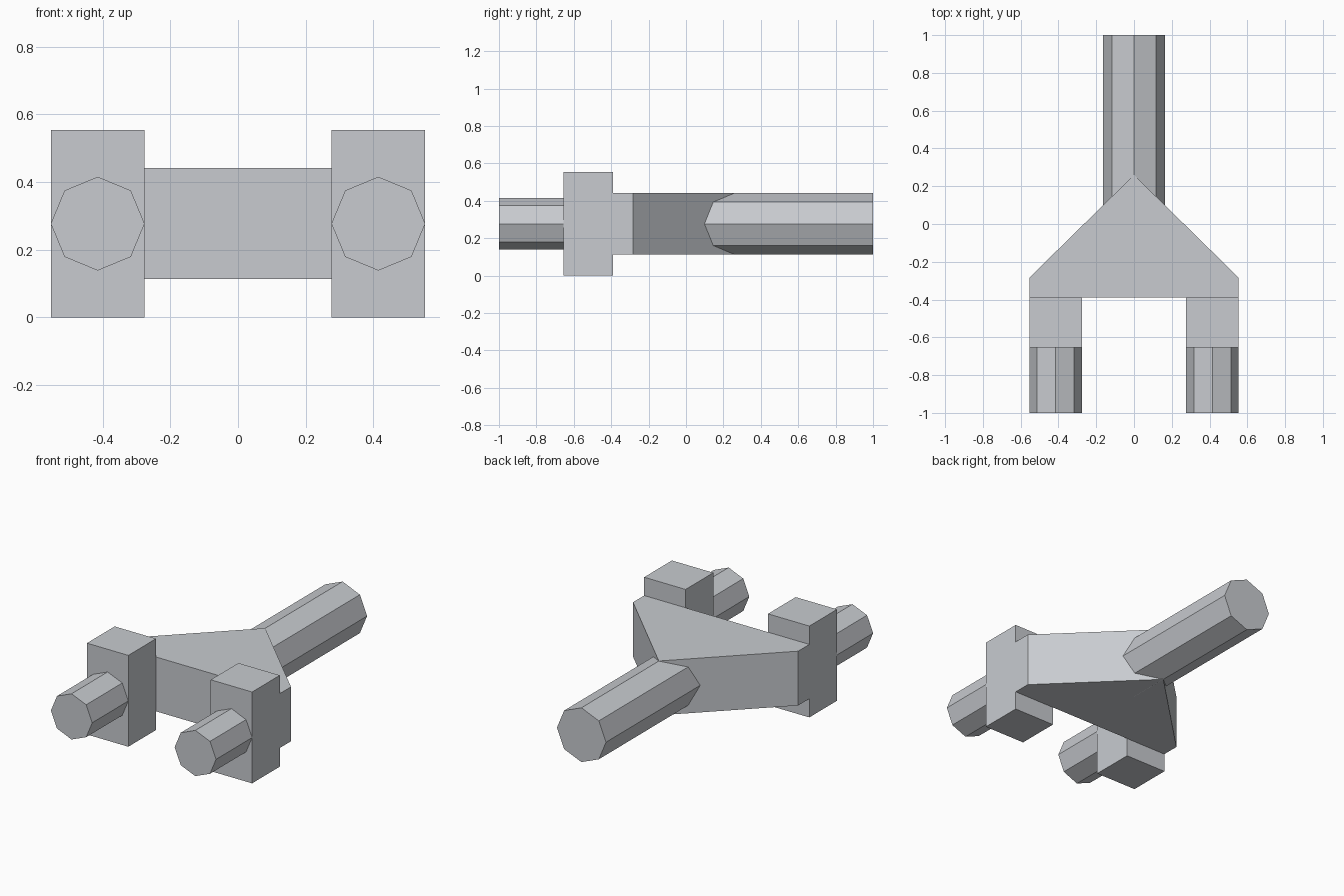
import bpy, bmesh, math
from mathutils import Matrix

cube = bpy.data.objects.get("Cube")
if cube:
    bpy.data.objects.remove(cube, do_unlink=True)

# Single grey metal colour
COLOUR = (0.58, 0.60, 0.63, 1.0)
metal = bpy.data.materials.new("grey_metal")
metal.use_nodes = True
metal.diffuse_color = COLOUR
metal.node_tree.nodes["Principled BSDF"].inputs["Base Color"].default_value = COLOUR

AXIS_Z = 0.277  # common height of the shaft and peg axes


def add_object(name, bm):
    bmesh.ops.recalc_face_normals(bm, faces=bm.faces)
    mesh = bpy.data.meshes.new(name)
    bm.to_mesh(mesh)
    bm.free()
    mesh.materials.append(metal)
    obj = bpy.data.objects.new(name, mesh)
    bpy.context.collection.objects.link(obj)
    return obj


def prism(name, outline, z0, z1):
    """Extrude an xy outline from z0 to z1."""
    bm = bmesh.new()
    face = bm.faces.new([bm.verts.new((x, y, z0)) for x, y in outline])
    ext = bmesh.ops.extrude_face_region(bm, geom=[face])
    top = [v for v in ext["geom"] if isinstance(v, bmesh.types.BMVert)]
    bmesh.ops.translate(bm, verts=top, vec=(0, 0, z1 - z0))
    return add_object(name, bm)


def octagon_rod(name, x, radius, y0, y1):
    """Eight-sided rod along y, with an edge running along its top."""
    bm = bmesh.new()
    place = (Matrix.Translation((x, (y0 + y1) / 2, AXIS_Z))
             @ Matrix.Rotation(math.pi / 2, 4, "X"))
    bmesh.ops.create_cone(bm, cap_ends=True, segments=8, radius1=radius,
                          radius2=radius, depth=y1 - y0, matrix=place)
    return add_object(name, bm)


# Tapered yoke plate
prism("yoke_plate", [(-0.553, -0.39), (0.553, -0.39), (0.553, -0.283),
                     (0, 0.26), (-0.553, -0.283)], 0.113, 0.442)

# Rear shaft, rooted inside the yoke
octagon_rod("rear_shaft", 0, 0.1645, 0.0, 1.0)

# Paired front blocks and pegs
for side, s in (("left", 1), ("right", -1)):
    prism(side + "_block", [(s * 0.276, -0.655), (s * 0.553, -0.655),
                            (s * 0.553, -0.39), (s * 0.276, -0.39)], 0, 0.553)
    octagon_rod(side + "_peg", s * 0.4145, 0.1385, -1.0, -0.655)
